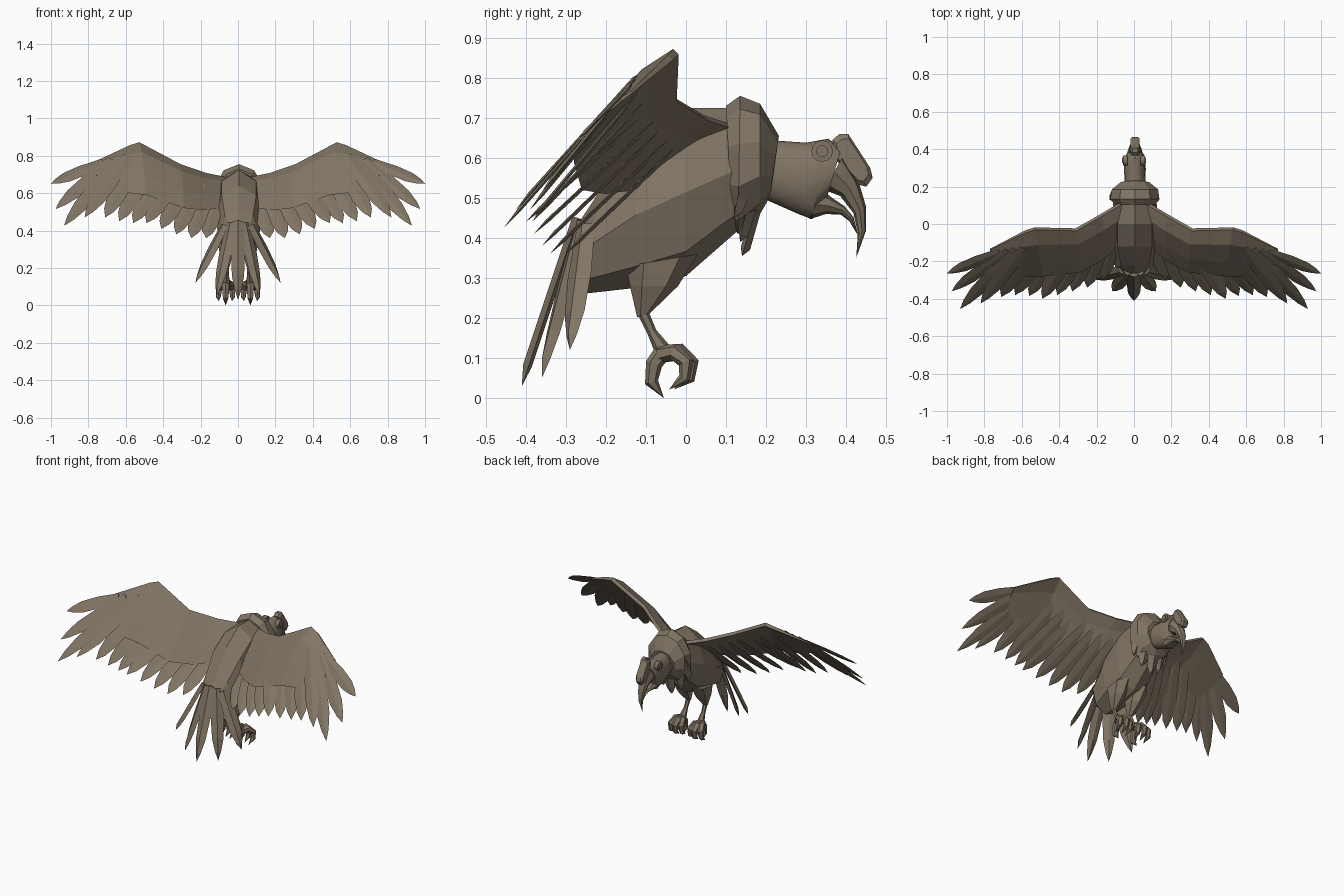
import bpy, bmesh, math
from mathutils import Vector as V

mat = bpy.data.materials.new("feather_brown")
mat.diffuse_color = (0.22, 0.178, 0.128, 1)


def loft(name, rings, mirror=False, smooth=False):
    """Skin a list of equal-sized rings; a one-point ring makes a tip."""
    bm = bmesh.new()
    vr = [[bm.verts.new(p) for p in r] for r in rings]
    for a, b in zip(vr, vr[1:]):
        n = max(len(a), len(b))
        for i in range(n):
            j = (i + 1) % n
            if len(b) == 1:
                bm.faces.new((a[i], a[j], b[0]))
            else:
                bm.faces.new((a[i], a[j], b[j], b[i]))
    for r in (vr[0], vr[-1]):
        if len(r) > 2:
            bm.faces.new(r)
    bmesh.ops.recalc_face_normals(bm, faces=bm.faces)
    me = bpy.data.meshes.new(name)
    bm.to_mesh(me)
    bm.free()
    me.materials.append(mat)
    ob = bpy.data.objects.new(name, me)
    bpy.context.collection.objects.link(ob)
    if mirror:
        ob.modifiers.new("mirror", 'MIRROR')
    if smooth:
        bpy.context.view_layer.objects.active = ob
        ob.select_set(True)
        bpy.ops.object.shade_smooth_by_angle(angle=math.radians(35))
        ob.select_set(False)
    return ob


def oval(top, bot, w, n=8, x=0.005):
    """Oval ring given its top and bottom (y, z) points and half width."""
    t, b = V((x, *top)), V((x, *bot))
    c, a = (t + b) / 2, (t - b) / 2
    return [c + a * math.cos(k * math.tau / n) + V((w * math.sin(k * math.tau / n), 0, 0))
            for k in range(n)]


def tube(name, pts, radii, n=6, mirror=True):
    """Tapered tube along a path, ending in a point where the radius is 0."""
    pts = [V(p) for p in pts]
    rings = []
    for i, (p, r) in enumerate(zip(pts, radii)):
        d = (pts[min(i + 1, len(pts) - 1)] - pts[max(i - 1, 0)]).normalized()
        u = d.cross(V((1, 0.01, 0.02))).normalized()
        v = d.cross(u)
        rings.append([p] if r == 0 else
                     [p + (u * math.cos(k * math.tau / n) + v * math.sin(k * math.tau / n)) * r
                      for k in range(n)])
    return loft(name, rings, mirror)


def feather(name, base, tip, w, normal, mirror=True, thick=0.006, shape=(0.8, 1.0, 0.85, 0.45)):
    """Thin leaf-shaped blade with a raised quill line."""
    base, tip = V(base), V(tip)
    d = tip - base
    side = d.cross(normal).normalized()
    up = side.cross(d).normalized()
    rings = []
    for t, k in zip((0, 0.4, 0.7, 0.88), shape):
        c = base + d * t
        rings.append([c + side * w * k, c + up * thick, c - side * w * k, c - up * thick * 0.6])
    return loft(name, rings + [[tip]], mirror)


# Body
loft("body", [oval(*r) for r in (
    ((0.23, 0.64), (0.21, 0.50), 0.07),
    ((0.12, 0.725), (0.12, 0.41), 0.115),
    ((0.0, 0.725), (0.0, 0.305), 0.13),
    ((-0.12, 0.64), (-0.13, 0.275), 0.13),
    ((-0.22, 0.51), (-0.245, 0.262), 0.105),
    ((-0.28, 0.42), (-0.265, 0.29), 0.065))])

# Neck ruff with hanging points
loft("neck_ruff", [oval(*r, n=10) for r in (
    ((0.10, 0.73), (0.115, 0.43), 0.115),
    ((0.135, 0.755), (0.13, 0.41), 0.138),
    ((0.185, 0.735), (0.185, 0.46), 0.130),
    ((0.232, 0.655), (0.208, 0.50), 0.08))])
for i, (x, z, y) in enumerate(((0.0, 0.355, 0.14), (0.06, 0.39, 0.135), (0.105, 0.45, 0.12))):
    feather(f"ruff_point_{i}", (x * 0.9, 0.185, z + 0.16), (x, y, z), 0.036, V((x * 4, 1, -0.4)),
            mirror=x > 0, thick=0.015)

# Head and neck
loft("head", [oval(*r, n=16) for r in (
    ((0.20, 0.645), (0.19, 0.50), 0.055),
    ((0.30, 0.638), (0.285, 0.458), 0.058),
    ((0.355, 0.648), (0.315, 0.447), 0.057),
    ((0.388, 0.625), (0.35, 0.495), 0.048))], smooth=True)

# Hooked beak
loft("upper_beak", [oval(*r) for r in (
    ((0.395, 0.61), (0.345, 0.52), 0.045),
    ((0.43, 0.545), (0.385, 0.505), 0.033),
    ((0.449, 0.48), (0.418, 0.462), 0.022),
    ((0.45, 0.42), (0.429, 0.412), 0.013))] + [[V((0.005, 0.425, 0.35))]], smooth=True)
loft("lower_beak", [oval(*r) for r in (
    ((0.34, 0.52), (0.308, 0.447), 0.042),
    ((0.365, 0.50), (0.35, 0.460), 0.033),
    ((0.395, 0.48), (0.387, 0.458), 0.023),
    ((0.418, 0.453), (0.408, 0.442), 0.014))] + [[V((0.005, 0.43, 0.405))]], smooth=True)

# Fleshy comb over the beak
comb = ((0.366, 0.645), (0.383, 0.66), (0.405, 0.66), (0.46, 0.575),
        (0.466, 0.55), (0.45, 0.528), (0.432, 0.533), (0.37, 0.60))
mid = V((0.005, 0.415, 0.595))
loft("comb", [[mid + (V((0.005, *p)) - mid) * s + V((x, 0, 0)) for p in comb]
              for x, s in ((-0.024, 0.8), (-0.014, 1), (0.014, 1), (0.024, 0.8))])

# Eyes: ring and pupil
for name, r, x0, x1 in (("eye_ring", 0.027, 0.035, 0.060), ("pupil", 0.015, 0.05, 0.065)):
    loft(name, [[V((x, 0.34 + r * math.cos(k * math.tau / 12), 0.617 + r * math.sin(k * math.tau / 12)))
                 for k in range(12)] for x in (x0, x1)], mirror=True)

# Wing arm and coverts: cambered aerofoil through leading / trailing points
up = V((-0.2, -0.67, 0.71))
stations = (((0.07, 0.11, 0.68), (0.09, -0.13, 0.52), 0.035),
            ((0.17, 0.05, 0.70), (0.18, -0.20, 0.51), 0.034),
            ((0.31, -0.03, 0.748), (0.29, -0.26, 0.52), 0.034),
            ((0.53, -0.025, 0.865), (0.49, -0.28, 0.59), 0.034),
            ((0.58, -0.04, 0.850), (0.58, -0.28, 0.60), 0.030),
            ((0.77, -0.135, 0.765), (0.75, -0.25, 0.66), 0.010))
rings = []
for l, t, h in stations:
    l, t = V(l), V(t)
    q = l.lerp(t, 0.25)
    rings.append([l + up * h * 0.3, q + up * h, l.lerp(t, 0.65) + up * h * 0.6, t,
                  q + up * h * 0.1, l - up * h * 0.3])
loft("wing_arm", rings, mirror=True)

# Flight feathers fanned along the wing bone
bone = [V(p) for p in ((0.72, -0.145, 0.765), (0.56, -0.12, 0.80),
                       (0.30, -0.10, 0.69), (0.11, -0.03, 0.61))]
tips = ((1.0, -0.265, 0.65), (0.975, -0.36, 0.515), (0.93, -0.455, 0.425), (0.82, -0.425, 0.47),
        (0.71, -0.39, 0.47), (0.635, -0.38, 0.45), (0.56, -0.385, 0.44), (0.49, -0.40, 0.44),
        (0.41, -0.38, 0.41), (0.33, -0.36, 0.38), (0.25, -0.34, 0.36), (0.17, -0.30, 0.36))
for i, tip in enumerate(tips):
    t = i / 11 * 3
    k = min(int(t), 2)
    base = bone[k].lerp(bone[k + 1], t - k) + up * 0.004
    feather(f"flight_feather_{i}", base + up * 0.002 * (i % 2), tip,
            0.040 + 0.002 * min(i, 4), up + V((0.12, 0, 0)),
            shape=(0.6, 0.95, 0.9, 0.5) if i < 4 else (0.8, 1.0, 0.95, 0.6))

# Tail fan
for i, (b, t) in enumerate((((0, -0.27, 0.45), (0, -0.41, 0.03)),
                            ((0.035, -0.26, 0.44), (0.115, -0.36, 0.05)),
                            ((0.07, -0.25, 0.43), (0.228, -0.29, 0.12)))):
    feather(f"tail_feather_{i}", b, t, 0.038, V((0.6 * i, -1, 0.2)), mirror=i > 0, thick=0.014)

# Thighs and shins
loft("thigh", [oval((0.03, 0.36), (-0.15, 0.33), 0.05, 6, 0.065),
               oval((-0.02, 0.28), (-0.14, 0.28), 0.042, 6, 0.062),
               oval((-0.09, 0.212), (-0.122, 0.202), 0.015, 6, 0.058)], mirror=True)
tube("shin", [(0.058, -0.11, 0.22), (0.06, -0.085, 0.165), (0.062, -0.055, 0.115)],
     (0.014, 0.012, 0.022))

# Curled toes with claws
for i, dx in enumerate((-0.034, 0.0, 0.036)):
    x, s = 0.066, -0.012 * abs(dx) / 0.036
    tube(f"front_toe_{i}", [(x, -0.065, 0.11), (x + dx * 0.6, -0.015 + s, 0.115),
                            (x + dx, 0.013 + s, 0.088), (x + dx * 1.1, 0.008 + s, 0.05),
                            (x + dx, -0.03 + s, 0.022)], (0.022, 0.022, 0.020, 0.015, 0))
tube("back_toe", [(0.066, -0.055, 0.12), (0.066, -0.08, 0.085), (0.066, -0.086, 0.04),
                  (0.066, -0.055, 0.0)], (0.022, 0.021, 0.017, 0))
